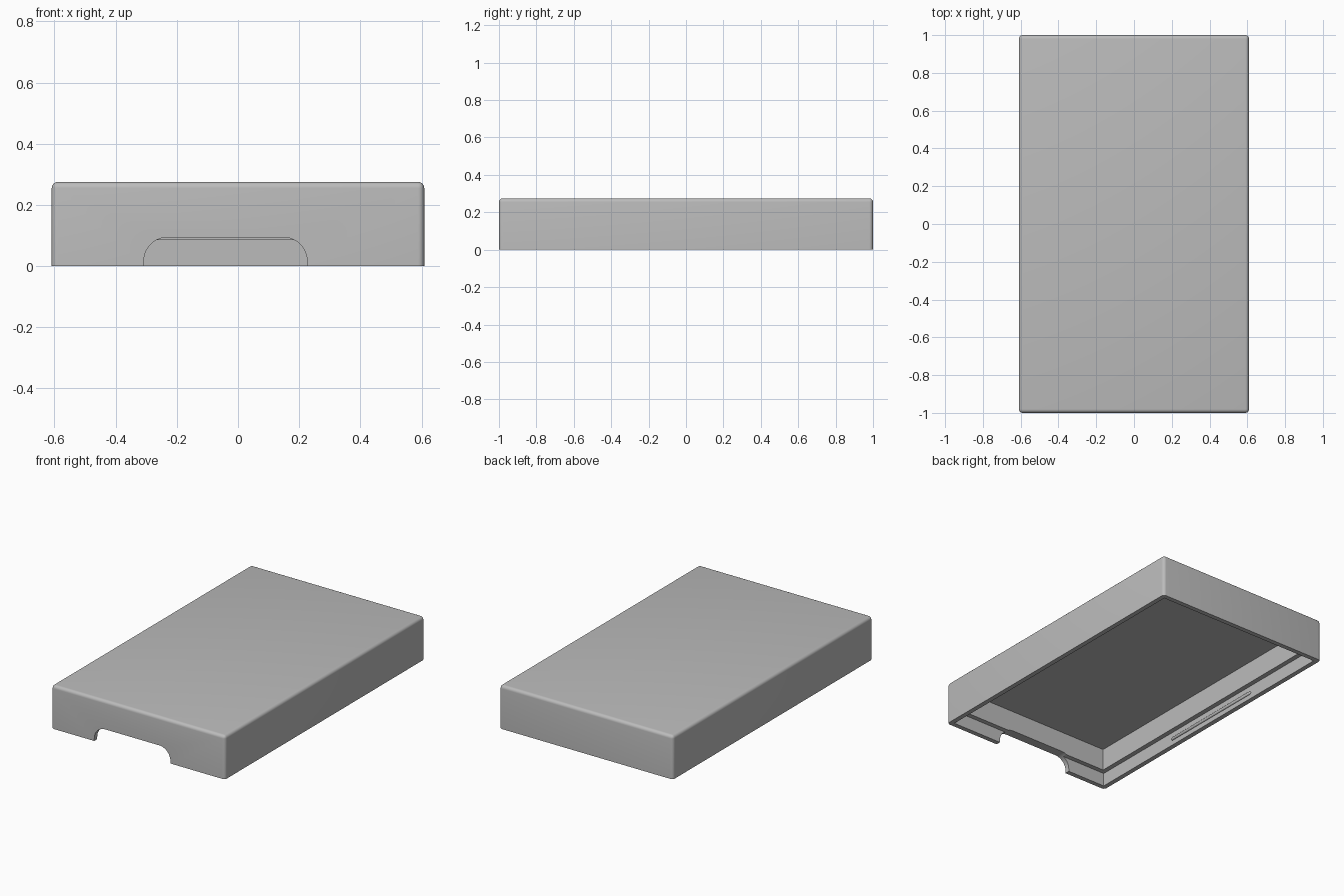
import bpy, bmesh, math
from mathutils import Matrix

if "Cube" in bpy.data.objects:
    bpy.data.objects.remove(bpy.data.objects["Cube"])

W, L, H = 1.218, 2.0, 0.275      # outer size
RIM, WALL = 0.03, 0.06           # thin lower rim, thicker upper wall
LEDGE, CEILING = 0.085, 0.225    # heights of the inner step and ceiling
EDGE = 0.02                      # rounding of the outer edges

grey = bpy.data.materials.new("plain grey")
grey.use_nodes = True
colour = (0.5, 0.5, 0.5, 1)
grey.diffuse_color = colour
grey.node_tree.nodes["Principled BSDF"].inputs["Base Color"].default_value = colour


def finish(name, bm):
    bmesh.ops.recalc_face_normals(bm, faces=bm.faces[:])
    mesh = bpy.data.meshes.new(name)
    bm.to_mesh(mesh)
    bm.free()
    mesh.materials.append(grey)
    obj = bpy.data.objects.new(name, mesh)
    bpy.context.collection.objects.link(obj)
    return obj


def box(name, size, z0, z1, rounding=0, keep=None):
    """Box between two heights; edges picked by the keep rule are rounded."""
    bm = bmesh.new()
    bmesh.ops.create_cube(bm, size=1)
    bmesh.ops.transform(bm, verts=bm.verts, matrix=Matrix.Translation((0, 0, (z0 + z1) / 2))
                        @ Matrix.Diagonal((size[0], size[1], z1 - z0, 1)))
    if rounding:
        edges = [e for e in bm.edges if keep(e.verts[0].co, e.verts[1].co)]
        bmesh.ops.bevel(bm, geom=edges, offset=rounding, segments=5,
                        profile=0.5, affect='EDGES')
    return finish(name, bm)


def cut(target, cutter):
    mod = target.modifiers.new(cutter.name, 'BOOLEAN')
    mod.operation = 'DIFFERENCE'
    mod.solver = 'EXACT'
    mod.object = cutter
    bpy.context.view_layer.objects.active = target
    bpy.ops.object.modifier_apply(modifier=mod.name)
    bpy.data.objects.remove(cutter)


# Outer shell: every edge rounded except those at the open bottom
shell = box("lid_shell", (W, L), 0, H, EDGE, lambda a, b: max(a.z, b.z) > H / 2)

# Stepped hollow: wide at the rim, narrower up to the ceiling
cut(shell, box("rim_cutter", (W - 2 * RIM, L - 2 * RIM), -0.1, LEDGE))
cut(shell, box("cavity_cutter", (W - 2 * WALL, L - 2 * WALL), -0.05, CEILING))

# Cable notch in the front wall, with round upper corners
left, right, top, radius = -0.308, 0.226, 0.094, 0.078
profile = [(left, -0.1)]
for cx, start in ((left + radius, math.pi), (right - radius, math.pi / 2)):
    for i in range(13):
        a = start - i * math.pi / 24
        profile.append((cx + radius * math.cos(a), top - radius + radius * math.sin(a)))
profile.append((right, -0.1))
bm = bmesh.new()
face = bm.faces.new([bm.verts.new((x, -L / 2 - 0.1, z)) for x, z in profile])
ext = bmesh.ops.extrude_face_region(bm, geom=[face])
bmesh.ops.translate(bm, vec=(0, 0.1 + WALL + 0.05, 0),
                    verts=[v for v in ext["geom"] if isinstance(v, bmesh.types.BMVert)])
cut(shell, finish("notch_cutter", bm))

# Long snap ridges on the inside of both side rims
ridges = []
for name, side in (("left_snap_ridge", 1), ("right_snap_ridge", -1)):
    bm = bmesh.new()
    bmesh.ops.create_uvsphere(bm, u_segments=16, v_segments=8, radius=0.01)
    for v in bm.verts:
        v.co.y += 0.025 + math.copysign(0.355, v.co.y)
        v.co.x += side * (W / 2 - RIM)
        v.co.z += 0.04
    ridges.append(finish(name, bm))

# Smooth shading with sharp corners kept
bpy.ops.object.select_all(action='DESELECT')
for obj in [shell] + ridges:
    obj.select_set(True)
bpy.context.view_layer.objects.active = shell
bpy.ops.object.shade_smooth_by_angle(angle=math.radians(35))
